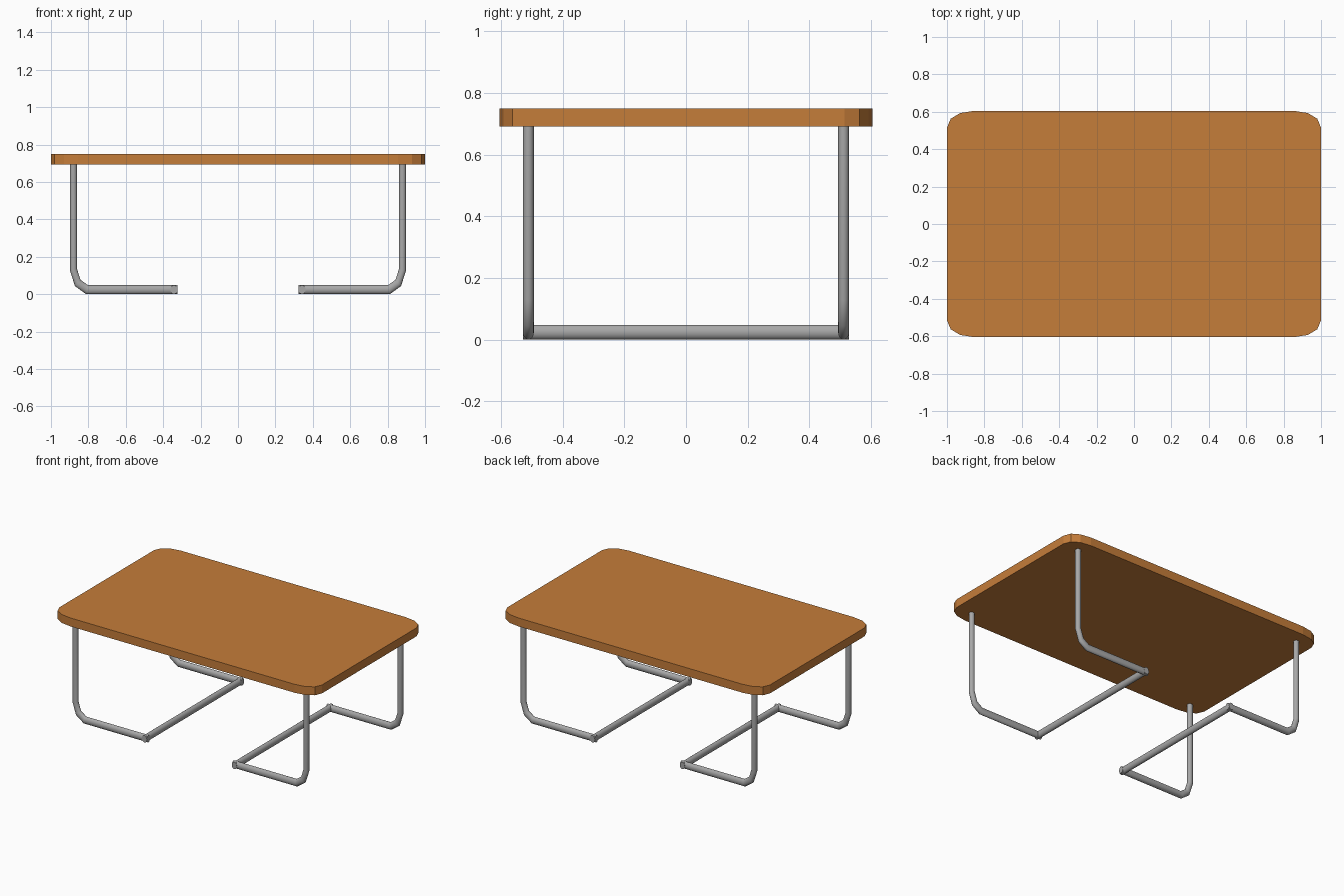
import bpy, bmesh, math
from mathutils import Vector

if "Cube" in bpy.data.objects:
    bpy.data.objects.remove(bpy.data.objects["Cube"])


def material(name, rgb):
    m = bpy.data.materials.new(name)
    m.diffuse_color = (*rgb, 1)
    m.use_nodes = True
    m.node_tree.nodes["Principled BSDF"].inputs["Base Color"].default_value = m.diffuse_color
    return m


WOOD = material("orange wood", (0.56, 0.205, 0.042))
METAL = material("grey metal", (0.39, 0.39, 0.39))

# Half thickness of the tubes along each axis (slightly oval)
RAD = Vector((0.0187, 0.0177, 0.024))
SIDES = 20
LEG_X, LEG_Y, END_X = 0.88, 0.5115, 0.324


def finish(bm, name, mat, smooth=False):
    bmesh.ops.recalc_face_normals(bm, faces=bm.faces)
    me = bpy.data.meshes.new(name)
    bm.to_mesh(me)
    bm.free()
    me.materials.append(mat)
    ob = bpy.data.objects.new(name, me)
    bpy.context.collection.objects.link(ob)
    if smooth:
        bpy.ops.object.select_all(action='DESELECT')
        ob.select_set(True)
        bpy.context.view_layer.objects.active = ob
        bpy.ops.object.shade_smooth_by_angle(angle=math.radians(45))
    return ob


def tube(bm, path):
    """Mitred oval tube with flat ends, swept in unit-radius space."""
    pts = [Vector(a / b for a, b in zip(p, RAD)) for p in path]
    dirs = [(b - a).normalized() for a, b in zip(pts, pts[1:])]
    # side axis perpendicular to the plane of the path
    side = Vector((0, 1, 0)) if abs(dirs[0].y) < 0.5 else Vector((1, 0, 0))
    rings = []
    for i, p in enumerate(pts):
        d0, d1 = dirs[max(i - 1, 0)], dirs[min(i, len(dirs) - 1)]
        t = (d0 + d1).normalized()
        normal = t.cross(side) / t.dot(d0)
        ring = []
        for k in range(SIDES):
            a = 2 * math.pi * k / SIDES
            q = p + side * math.cos(a) + normal * math.sin(a)
            ring.append(bm.verts.new([c * r for c, r in zip(q, RAD)]))
        rings.append(ring)
    for r0, r1 in zip(rings, rings[1:]):
        for k in range(SIDES):
            n = (k + 1) % SIDES
            bm.faces.new((r0[k], r0[n], r1[n], r1[k]))
    bm.faces.new(rings[0])
    bm.faces.new(rings[-1])


# Table top: slab with faceted rounded corners
corner = [(1, 0.515), (0.98, 0.563), (0.93, 0.593), (0.855, 0.605)]
outline = (corner + [(-x, y) for x, y in reversed(corner)]
           + [(-x, -y) for x, y in corner]
           + [(x, -y) for x, y in reversed(corner)])
bm = bmesh.new()
base = bm.faces.new([bm.verts.new((x, y, 0.692)) for x, y in outline])
ext = bmesh.ops.extrude_face_region(bm, geom=[base], use_keep_orig=True)
bmesh.ops.translate(bm, vec=(0, 0, 0.058),
                    verts=[v for v in ext["geom"] if isinstance(v, bmesh.types.BMVert)])
finish(bm, "table_top", WOOD)

# Bent tube frames: two legs with feet, joined by a floor bar
profile = [(LEG_X, 0.70), (LEG_X, 0.132), (0.857, 0.06), (0.807, RAD.z), (END_X, RAD.z)]
for sx, name in ((-1, "left_leg_frame"), (1, "right_leg_frame")):
    bm = bmesh.new()
    for sy in (-1, 1):
        tube(bm, [(sx * x, sy * LEG_Y, z) for x, z in profile])
    bar_x = sx * (END_X + RAD.x)
    bar_y = LEG_Y + RAD.y
    tube(bm, [(bar_x, -bar_y, RAD.z), (bar_x, bar_y, RAD.z)])
    finish(bm, name, METAL, smooth=True)
